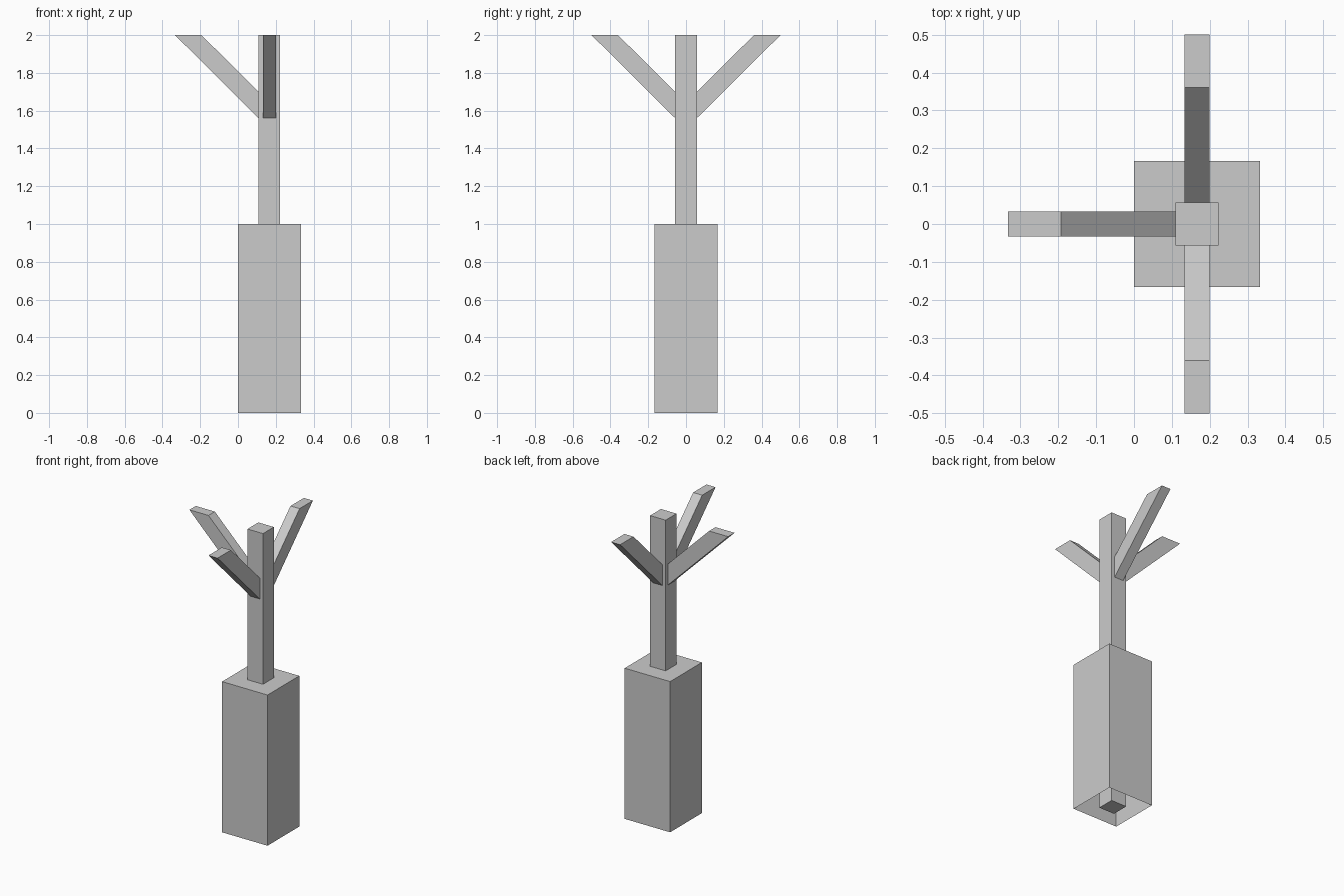
import bpy, bmesh
from math import radians
from mathutils import Matrix, Vector

if "Cube" in bpy.data.objects:
    bpy.data.objects.remove(bpy.data.objects["Cube"])

GREY = (0.6, 0.6, 0.6, 1.0)
grey = bpy.data.materials.new("plain_grey")
grey.use_nodes = True
grey.diffuse_color = GREY
grey.node_tree.nodes["Principled BSDF"].inputs["Base Color"].default_value = GREY

CENTRE_X = 1 / 6      # axis of post and base
HEIGHT = 2.0
POST_HALF = 0.057
ARM_HALF = 1 / 30


def add_object(name, bm):
    bmesh.ops.recalc_face_normals(bm, faces=bm.faces)
    mesh = bpy.data.meshes.new(name)
    bm.to_mesh(mesh)
    bm.free()
    mesh.materials.append(grey)
    obj = bpy.data.objects.new(name, mesh)
    obj.location.x = CENTRE_X
    bpy.context.collection.objects.link(obj)
    return obj


def square_column(name, half, height, open_bottom=False):
    bm = bmesh.new()
    size = Matrix.Diagonal((2 * half, 2 * half, height, 1))
    bmesh.ops.create_cube(bm, size=1, matrix=Matrix.Translation((0, 0, height / 2)) @ size)
    if open_bottom:
        bottom = [f for f in bm.faces if f.calc_center_median().z < 0.001]
        bmesh.ops.delete(bm, geom=bottom, context='FACES_ONLY')
    return add_object(name, bm)


def slanted_arm(name, angle):
    # Side profile rising at 45 degrees, cut level at the top
    profile = [(POST_HALF, 1.56), (0.5, HEIGHT), (0.36, HEIGHT), (POST_HALF, 1.70)]
    bm = bmesh.new()
    face = bm.faces.new([bm.verts.new((r, -ARM_HALF, z)) for r, z in profile])
    swept = bmesh.ops.extrude_face_region(bm, geom=[face])["geom"]
    verts = [v for v in swept if isinstance(v, bmesh.types.BMVert)]
    bmesh.ops.translate(bm, verts=verts, vec=Vector((0, 2 * ARM_HALF, 0)))
    bmesh.ops.rotate(bm, verts=bm.verts, matrix=Matrix.Rotation(radians(angle), 3, 'Z'))
    return add_object(name, bm)


# Hollow base, open underneath, with the post running through it
square_column("base", 1 / 6, 1.0, open_bottom=True)
square_column("post", POST_HALF, HEIGHT)

# Three arms around the post
for arm_name, arm_angle in (("back_arm", 90), ("right_arm", 180), ("front_arm", 270)):
    slanted_arm(arm_name, arm_angle)
